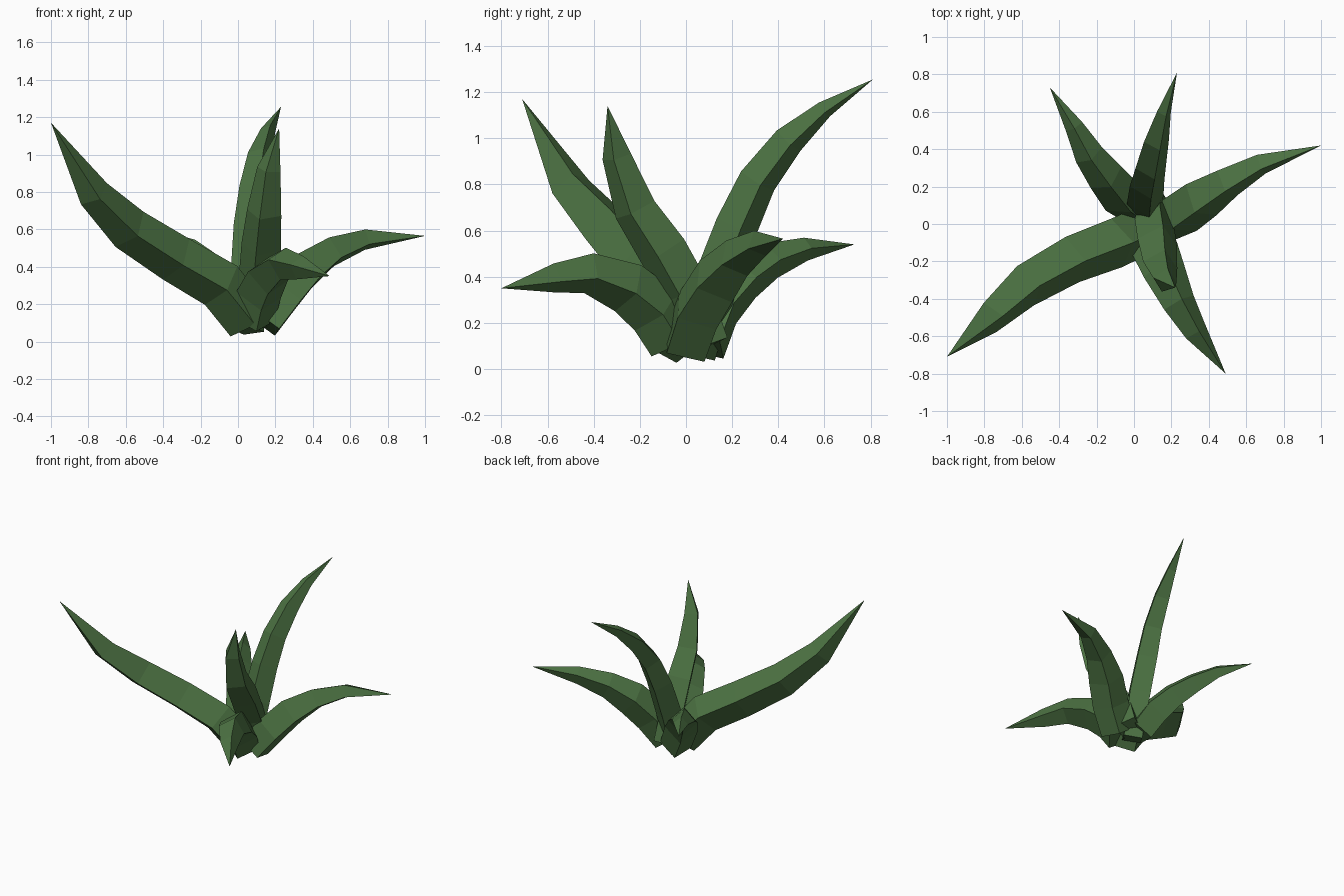
import bpy, bmesh, math
from mathutils import Vector

if "Cube" in bpy.data.objects:
    bpy.data.objects.remove(bpy.data.objects["Cube"])

green = bpy.data.materials.new("leaf green")
green.diffuse_color = (0.072, 0.168, 0.055, 1)
green.use_nodes = True
green.node_tree.nodes["Principled BSDF"].inputs["Base Color"].default_value = green.diffuse_color


def leaf(name, roll, path):
    """Four-sided tapering leaf: path holds (x, y, z, radius), last point is the tip."""
    pts = [Vector(p[:3]) for p in path]
    bm = bmesh.new()
    rings = []
    for i, p in enumerate(pts[:-1]):
        # tangent, sideways and upper-side directions of the leaf
        t = (pts[i + 1] - pts[max(i - 1, 0)]).normalized()
        h = pts[-1] - pts[0]
        side = Vector((h.y, -h.x, 0)).normalized()
        side = (side - t * side.dot(t)).normalized()
        up = side.cross(t)
        ring = []
        for k in range(4):
            a = math.radians(45 + 90 * k - roll)
            ring.append(bm.verts.new(p + path[i][3] * (side * math.cos(a) + up * math.sin(a))))
        rings.append(ring)
    tip = bm.verts.new(pts[-1])
    for a, b in zip(rings, rings[1:]):
        for k in range(4):
            bm.faces.new((a[k], a[(k + 1) % 4], b[(k + 1) % 4], b[k]))
    for k in range(4):
        bm.faces.new((rings[-1][k], rings[-1][(k + 1) % 4], tip))
    bm.faces.new(rings[0][::-1])
    bmesh.ops.recalc_face_normals(bm, faces=bm.faces)
    me = bpy.data.meshes.new(name)
    bm.to_mesh(me)
    bm.free()
    me.materials.append(green)
    bpy.context.collection.objects.link(bpy.data.objects.new(name, me))


# Long leaf to the front left
leaf("leaf_front_left", 25, [
    (.06, -.03, .11, .13), (-.09, -.10, .30, .135), (-.33, -.19, .44, .13),
    (-.58, -.33, .60, .12), (-.77, -.50, .79, .09), (-1, -.71, 1.17, 0)])
# Low arching leaf to the right
leaf("leaf_right", -22, [
    (.14, 0, .10, .12), (.25, .05, .25, .125), (.36, .13, .38, .12),
    (.50, .22, .48, .09), (.68, .32, .545, .06), (1, .42, .565, 0)])
# Tall leaf leaning to the back
leaf("leaf_back", -20, [
    (.05, .04, .06, .09), (.06, .13, .38, .10), (.07, .22, .62, .095),
    (.09, .31, .815, .085), (.12, .445, .99, .07), (.16, .60, 1.125, .04),
    (.23, .81, 1.255, 0)])
# Low leaf to the back left
leaf("leaf_back_left", 40, [
    (.03, .08, .10, .11), (-.06, .14, .27, .115), (-.15, .25, .39, .10),
    (-.24, .37, .47, .08), (-.32, .52, .52, .05), (-.45, .73, .54, 0)])
# Low drooping leaf to the front right
leaf("leaf_front_right", 30, [
    (.08, -.05, .12, .12), (.11, -.13, .25, .125), (.16, -.25, .35, .115),
    (.24, -.42, .415, .09), (.33, -.575, .395, .065), (.49, -.80, .35, 0)])
# Upright leaf in the middle, leaning forward
leaf("leaf_middle", 18, [
    (.12, .09, .10, .10), (.11, 0, .33, .11), (.125, -.10, .51, .11),
    (.14, -.22, .69, .095), (.165, -.30, .92, .065), (.22, -.34, 1.14, 0)])
